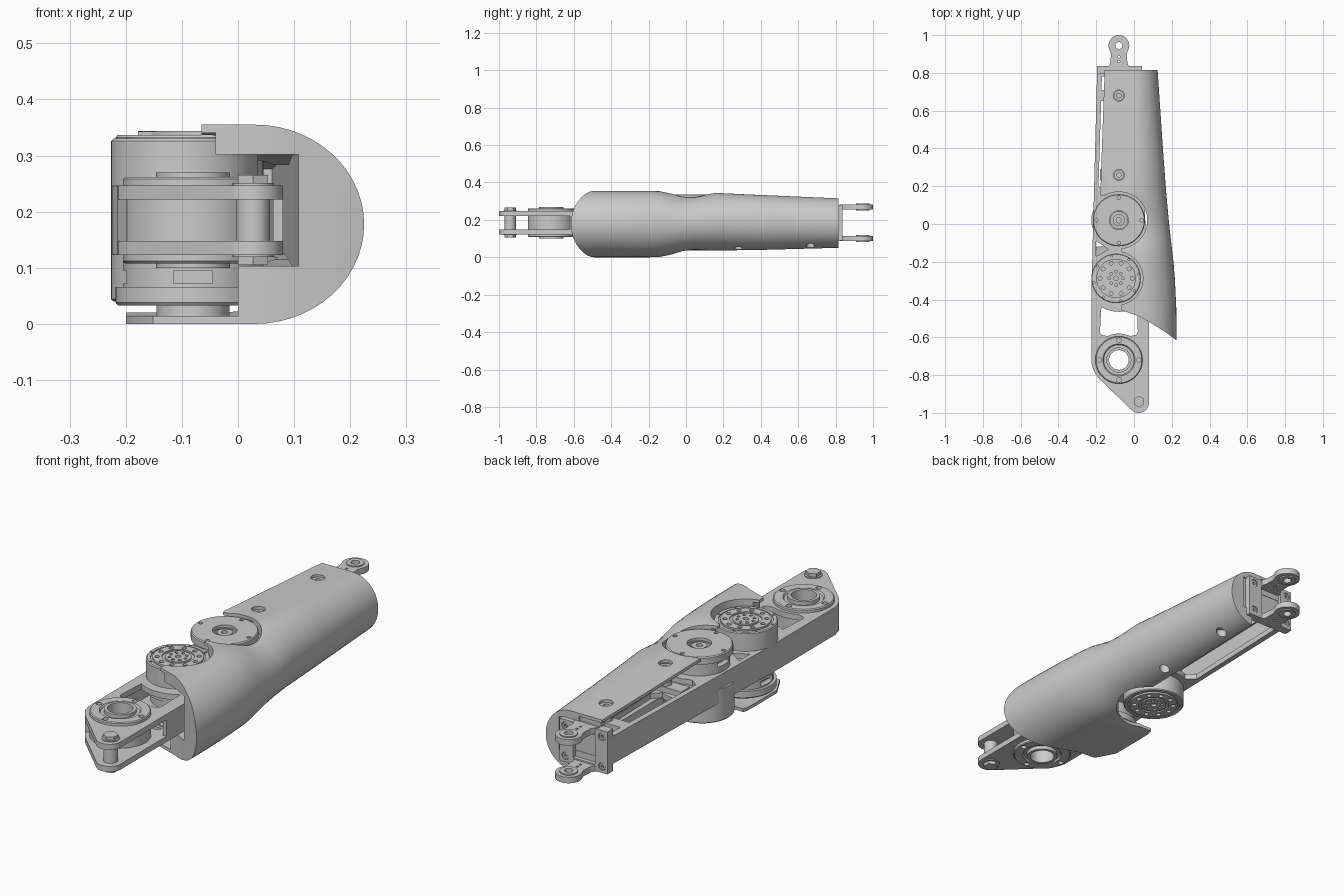
import bpy, bmesh, math
from mathutils import Matrix

MID2 = 0.37          # mirror constant: z -> MID2 - z
HIP, ELBOW, TIP = (-0.095, -0.288), (-0.08, 0.02), (-0.08, -0.72)


def finish(name, bm):
    bmesh.ops.remove_doubles(bm, verts=bm.verts, dist=1e-5)
    bmesh.ops.recalc_face_normals(bm, faces=bm.faces)
    me = bpy.data.meshes.new(name)
    bm.to_mesh(me)
    bm.free()
    ob = bpy.data.objects.new(name, me)
    bpy.context.collection.objects.link(ob)
    return ob


def span(z0, z1, flip):
    return (MID2 - z1, MID2 - z0) if flip else (z0, z1)


def prism(name, pts, z0, z1, flip=False):
    z0, z1 = span(z0, z1, flip)
    bm = bmesh.new()
    f = bm.faces.new([bm.verts.new((x, y, z0)) for x, y in pts])
    r = bmesh.ops.extrude_face_region(bm, geom=[f])
    for v in r["geom"]:
        if isinstance(v, bmesh.types.BMVert):
            v.co.z = z1
    return finish(name, bm)


def box(name, x0, x1, y0, y1, z0, z1, flip=False):
    return prism(name, [(x0, y0), (x1, y0), (x1, y1), (x0, y1)], z0, z1, flip)


def cyls(name, pts, r, z0, z1, flip=False, n=24):
    z0, z1 = span(z0, z1, flip)
    bm = bmesh.new()
    for x, y in pts:
        bmesh.ops.create_cone(bm, cap_ends=True, segments=n, radius1=r, radius2=r, depth=z1 - z0,
                              matrix=Matrix.Translation((x, y, (z0 + z1) / 2)))
    return finish(name, bm)


def lathe(name, c, prof, flip=False, n=64):
    bm = bmesh.new()
    rings = []
    for i in range(n):
        a = 2 * math.pi * i / n
        rings.append([bm.verts.new((c[0] + r * math.cos(a), c[1] + r * math.sin(a),
                                    MID2 - z if flip else z)) for r, z in prof])
    m = len(prof)
    for i in range(n):
        A, B = rings[i], rings[(i + 1) % n]
        for j in range(m):
            k = (j + 1) % m
            if prof[j][0] + prof[k][0] > 0:
                bm.faces.new((A[j], B[j], B[k], A[k]))
    bmesh.ops.dissolve_degenerate(bm, dist=1e-6, edges=bm.edges)
    return finish(name, bm)


def cut(ob, *cutters):
    for c in cutters:
        m = ob.modifiers.new("cut", 'BOOLEAN')
        m.operation, m.solver, m.object = 'DIFFERENCE', 'EXACT', c
        bpy.context.view_layer.objects.active = ob
        bpy.ops.object.modifier_apply(modifier=m.name)
        bpy.data.objects.remove(c)


def arc(c, r, d0, d1, n=12):
    return [(c[0] + r * math.cos(math.radians(d0 + (d1 - d0) * i / n)),
             c[1] + r * math.sin(math.radians(d0 + (d1 - d0) * i / n))) for i in range(n + 1)]


def circle(c, r, n, a0=0):
    return arc(c, r, a0, a0 + 360, n)[:-1]


# outer shell: C-shaped sections lofted along y (y, left, centre, right, bottom, top)
STATIONS = [(-0.64, -0.2, 0.03, 0.225, 0, 0.355), (-0.45, -0.2, 0.03, 0.224, 0, 0.355),
            (-0.3, -0.2, 0.03, 0.217, 0, 0.355), (-0.2, -0.2, 0.028, 0.209, 0, 0.355),
            (-0.14, -0.2, 0.026, 0.202, 0.002, 0.353), (-0.08, -0.195, 0.022, 0.195, 0.014, 0.341),
            (-0.02, -0.19, 0.018, 0.188, 0.027, 0.328), (0.05, -0.185, 0.014, 0.181, 0.034, 0.328),
            (0.16, -0.178, 0.01, 0.171, 0.036, 0.344), (0.4, -0.17, 0.005, 0.153, 0.039, 0.333),
            (0.815, -0.155, 0, 0.125, 0.05, 0.315)]


def section(s, filled=False):
    y, l, xc, r, b, t = s
    zc, h, k = (b + t) / 2, (t - b) / 2, 0.014
    pts = [(l, t)]
    for i in range(29):
        a = math.pi / 2 - math.pi * i / 28
        pts.append((xc + (r - xc) * math.cos(a), zc + h * math.sin(a)))
    pts.append((l, b))
    if not filled:
        xi, zt, zb = r * 0.48, zc + 0.7 * h, zc - 0.42 * h
        pts += [(l, b + k), (0, b + k), (0, zb), (xi, zb), (xi, zt), (-0.04, zt), (-0.04, t - k), (l, t - k)]
    return [(x, y, z) for x, z in pts]


def loft(name, secs):
    bm = bmesh.new()
    rows = [[bm.verts.new(p) for p in s] for s in secs]
    for A, B in zip(rows, rows[1:]):
        for j in range(len(A)):
            k = (j + 1) % len(A)
            bm.faces.new((A[j], A[k], B[k], B[j]))
    bm.faces.new(rows[0])
    bm.faces.new(rows[-1][::-1])
    return finish(name, bm)


shell = loft("outer_shell", [section(s) for s in STATIONS])
cut(shell,
    prism("c", [(-0.4, -0.43), (-0.07, -0.455), (0.03, -0.49), (0.1, -0.53), (0.17, -0.575), (0.224, -0.615),
                (0.4, -0.75), (0.4, -0.9), (-0.4, -0.9)], -0.1, 0.5),
    cyls("c", [HIP], 0.142, 0.17, 0.5, n=64), cyls("c", [ELBOW], 0.15, -0.1, 0.5, n=64),
    cyls("c", [HIP], 0.15, 0.016, 0.2, n=64),
    box("c", -0.4, -0.065, -0.7, 0.15, 0.18, 0.5),
    prism("c", [(-0.4, -0.12), (-0.06, -0.12), (0.012, 0.0), (0.012, 0.9), (-0.4, 0.9)], -0.1, 0.17),
    prism("c", [(-0.3, -0.3), (-0.205, -0.35), (-0.14, -0.47), (-0.3, -0.47)], -0.1, 0.1),
    cyls("c", [(-0.08, 0.26), (-0.08, 0.68)], 0.029, 0.2, 0.5),
    cyls("c", [(0.06, 0.28), (0.06, 0.665)], 0.022, -0.1, 0.085))
y0, *rest = STATIONS[-1]
end_cap = loft("shell_end_cap", [section((y, rest[0] + 0.01, rest[1], rest[2] - 0.008, rest[3] + 0.008,
                                          rest[4] - 0.008), True) for y in (0.785, 0.808)])
cut(end_cap, box("c", -0.3, 0.012, 0.7, 0.9, 0, 0.1))

# frame plates, flanges, motors and discs, each mirrored about mid height
outline = ([(-0.195, 0.82), (-0.224, -0.3), (-0.224, -0.74)] + arc(TIP, 0.144, 190, 225, 5)
           + arc((0.025, -0.945), 0.055, 228, 355) + [(0.08, -0.4), (0.06, 0), (0.04, 0.82)])
window = arc((-0.08, -0.29), 0.175, 238, 304, 8) + arc((0.0, -0.57), 0.02, 0, -90, 4) \
    + arc(TIP, 0.14, 65, 115, 6) + arc((-0.16, -0.57), 0.02, 270, 180, 4)
long_window = [(-0.17, 0.78), (-0.188, 0.2)] + arc(ELBOW, 0.165, 115, 60, 8) + [(0.035, 0.2), (0.02, 0.78)]
for flip in (False, True):
    side = "lower" if flip else "upper"
    plate = prism(side + "_frame_plate", outline, 0.222, 0.247, flip)
    cut(plate, cyls("c", [TIP], 0.055, 0, 0.5), prism("c", window, 0, 0.5), prism("c", long_window, 0, 0.5),
        prism("c", [(-0.2, -0.17), (-0.135, -0.135), (-0.2, -0.09)], 0, 0.5))
    ring = lathe(side + "_bearing_flange", TIP, [(0.052, 0.185), (0.125, 0.185), (0.125, 0.258), (0.121, 0.262),
                 (0.085, 0.262), (0.08, 0.254), (0.066, 0.254), (0.066, 0.27), (0.052, 0.27)], flip)
    cut(ring, cyls("c", circle(TIP, 0.105, 4), 0.012, 0.25, 0.3, flip, 16))

    # joint motor: upper at first joint, lower at second joint
    c = (-0.095, 0.02) if flip else HIP
    motor = lathe(side + "_motor", c, [(0, 0.185), (0.131, 0.185), (0.131, 0.326), (0.127, 0.33), (0.112, 0.33),
                  (0.112, 0.325), (0.104, 0.325), (0.104, 0.333), (0.066, 0.333), (0.066, 0.327),
                  (0.054, 0.327), (0.054, 0.333), (0, 0.333)], flip)
    cut(motor, cyls("c", circle(c, 0.085, 10), 0.010, 0.322, 0.4, flip, 16),
        cyls("c", circle(c, 0.119, 8, 11), 0.005, 0.322, 0.4, flip, 12),
        cyls("c", circle(c, 0.036, 8), 0.007, 0.322, 0.4, flip, 12),
        cyls("c", [c], 0.012, 0.322, 0.4, flip, 16))

    # passive disc on the opposite side of each joint
    c = (-0.08, -0.288) if flip else ELBOW
    disc = lathe(side + "_joint_disc", c, [(0.045, 0.185), (0.125, 0.185), (0.125, 0.304), (0.138, 0.304),
                 (0.138, 0.332), (0.134, 0.337), (0.05, 0.337), (0.05, 0.325), (0.045, 0.325)], flip)
    cut(disc, cyls("c", circle(c, 0.12, 4), 0.009, 0.328, 0.4, flip, 16),
        box("c", c[0] - 0.3, c[0] - 0.1, c[1] - 0.04, c[1] + 0.04, 0.275, 0.298, flip),
        box("c", c[0] - 0.035, c[0] + 0.035, c[1] - 0.3, c[1] - 0.1, 0.275, 0.298, flip))
    lathe(side + "_disc_hub", c, [(0.014, 0.185), (0.045, 0.185), (0.045, 0.305), (0.032, 0.305), (0.032, 0.328),
                                  (0.014, 0.328)], flip, 32)

    # tip bolt head and clevis ear
    cyls(side + "_tip_washer", [(0.027, -0.94)], 0.037, 0.247, 0.251, flip)
    cyls(side + "_tip_nut", [(0.027, -0.94)], 0.031, 0.25, 0.265, flip, 6)
    ear = prism(side + "_clevis_ear", [(-0.145, 0.82), (-0.02, 0.82), (-0.035, 0.85), (-0.038, 0.9)]
                + arc((-0.08, 0.945), 0.055, -30, 210, 24) + [(-0.122, 0.9), (-0.125, 0.85)], 0.256, 0.283, flip)
    cut(ear, cyls("c", [(-0.08, 0.945)], 0.02, 0, 0.5),
        cyls("c", [(-0.08, 0.86), (-0.08, 0.885)], 0.006, 0, 0.5, n=12))
    lathe(side + "_ear_boss", (-0.08, 0.945), [(0.018, 0.25), (0.037, 0.25), (0.037, 0.288), (0.018, 0.288)], flip, 32)

# screw posts under the shell holes, each on a cross bar
for y, z in ((0.26, 0.325), (0.68, 0.31)):
    lathe("shell_post", (-0.08, y), [(0.012, 0.23), (0.027, 0.23), (0.027, z), (0.012, z)], n=24)
    box("post_cross_bar", -0.18, 0.03, y - 0.03, y + 0.03, 0.222, 0.247)

lathe("shell_output_hub", (-0.08, -0.288), [(0, 0.012), (0.065, 0.012), (0.065, 0.036), (0, 0.036)])
cyls("tip_spacer", [(0.027, -0.94)], 0.03, 0.14, 0.23, n=32)

# frame side walls
prism("left_frame_wall", [(-0.195, 0.82), (-0.224, -0.3), (-0.224, -0.74), (-0.215, -0.775), (-0.195, -0.76),
                          (-0.205, -0.7), (-0.205, -0.3), (-0.178, 0.82)], 0.124, 0.246)
prism("right_frame_wall", [(0.08, -0.62), (0.08, -0.4), (0.06, 0), (0.04, 0.82), (0.024, 0.82), (0.042, 0),
                           (0.062, -0.4), (0.062, -0.62)], 0.124, 0.246)

# end bracket with recess and countersunk corner screws
bracket = box("end_bracket", -0.195, 0.042, 0.795, 0.836, 0.09, 0.28)
cut(bracket, box("c", -0.135, -0.025, 0.818, 0.9, 0.12, 0.25))
for x in (-0.168, 0.014):
    for z in (0.118, 0.252):
        hole = cyls("c", [(0, 0)], 0.017, -0.01, 0.02)
        screw = lathe("bracket_screw", (0, 0), [(0.007, 0), (0.015, 0), (0.015, 0.008), (0.007, 0.008)], n=20)
        for o in (hole, screw):
            o.rotation_euler.x = -math.pi / 2
            o.location = (x, 0.825, z)
        cut(bracket, hole)

# smooth rounded surfaces, keep machined edges sharp
for o in bpy.context.scene.objects:
    o.select_set(True)
bpy.context.view_layer.objects.active = shell
bpy.ops.object.shade_smooth_by_angle(angle=math.radians(30))
